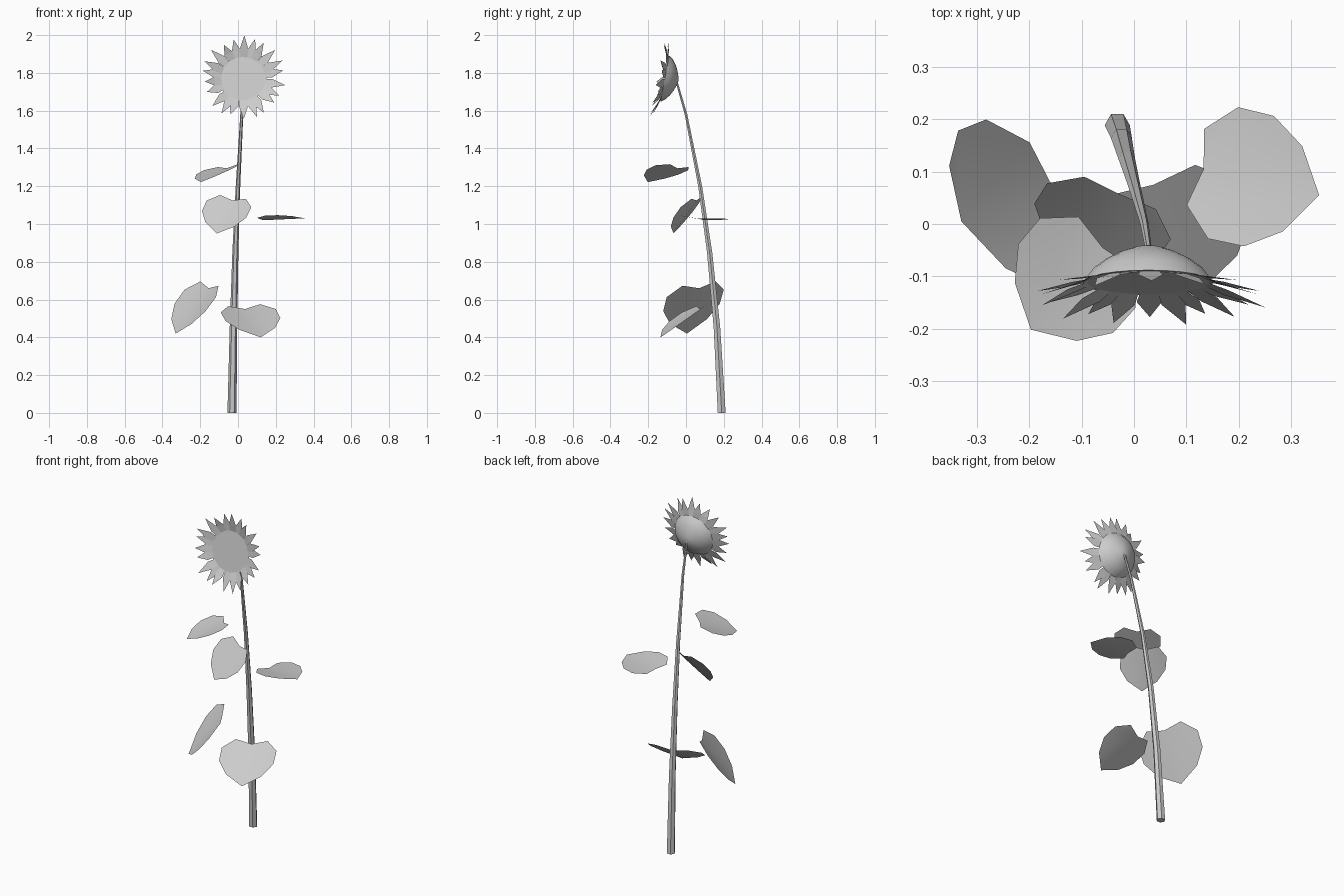
import bpy, bmesh, math, random
from mathutils import Vector, Matrix

random.seed(4)
cube = bpy.data.objects.get("Cube")
if cube:
    bpy.data.objects.remove(cube, do_unlink=True)

grey = bpy.data.materials.new("plain_grey")
grey.use_nodes = True
colour = (0.6, 0.6, 0.6, 1)
grey.diffuse_color = colour
grey.node_tree.nodes["Principled BSDF"].inputs["Base Color"].default_value = colour


def finish(name, bm, smooth_angle=None):
    """Turn a bmesh into a named, coloured object."""
    mesh = bpy.data.meshes.new(name)
    bm.to_mesh(mesh)
    bm.free()
    mesh.materials.append(grey)
    obj = bpy.data.objects.new(name, mesh)
    bpy.context.collection.objects.link(obj)
    if smooth_angle:
        bpy.ops.object.select_all(action='DESELECT')
        obj.select_set(True)
        bpy.context.view_layer.objects.active = obj
        bpy.ops.object.shade_smooth_by_angle(angle=math.radians(smooth_angle))


def loft(bm, rings):
    """Bridge equal rings of points with quads; return the vertex rings."""
    rows = [[bm.verts.new(p) for p in ring] for ring in rings]
    for a, b in zip(rows, rows[1:]):
        for i in range(len(a)):
            j = (i + 1) % len(a)
            bm.faces.new((a[i], a[j], b[j], b[i]))
    return rows


def circle(radius, z, sides, centre=(0, 0)):
    return [Vector((centre[0] + radius * math.cos(math.tau * i / sides),
                    centre[1] + radius * math.sin(math.tau * i / sides), z))
            for i in range(sides)]


# Stem: tapered six-sided tube bending forward (x, y, z, radius)
path = [(-.032, .189, 0, .024), (-.024, .164, .45, .020), (-.014, .125, .85, .016),
        (0, .075, 1.2, .012), (.02, 0, 1.58, .008), (.029, -.056, 1.775, .006)]
bm = bmesh.new()
rows = loft(bm, [circle(r, z, 6, (x, y)) for x, y, z, r in path])
bm.faces.new(reversed(rows[0]))
bm.faces.new(rows[-1])
finish("stem", bm)

# Leaves: heart outline folded along the midrib (across, along)
HALF_HEART = [(.33, -.07), (.57, .17), (.565, .48), (.37, .77)]


def leaf(name, base, tip, side, fold=.13):
    base, tip = Vector(base), Vector(tip)
    length = (tip - base).length
    along = (tip - base).normalized()
    side = Vector(side)
    across = (side - along * side.dot(along)).normalized()
    normal = along.cross(across)
    if normal.z < 0:
        across, normal = -across, -normal
    bm = bmesh.new()
    notch, point = bm.verts.new(base), bm.verts.new(tip)
    for s in (1, -1):
        edge = [bm.verts.new(base + length * (across * s * a + along * l + normal * fold * a))
                for a, l in HALF_HEART]
        outline = [notch] + edge + [point]
        bm.faces.new(outline[::-s])
    finish(name, bm, 40)


leaf("lower_right_leaf", (-.155, .07, .66), (-.33, .005, .42), (-.5, .87, .09))
leaf("lower_left_leaf", (.037, .075, .55), (.12, -.135, .40), (.28, .09, .012))
leaf("middle_right_leaf", (-.03, .058, 1.125), (-.112, -.066, .95), (.245, -.067, .014))
leaf("middle_left_leaf", (.133, .105, 1.02), (.354, .055, 1.03), (.26, .96, -.07), .1)
leaf("upper_right_leaf", (-.06, -.045, 1.295), (-.197, -.202, 1.222), (.2, -.18, .03))

# Flower head frame: local +z faces forward and slightly up
head = Matrix.Translation((.027, -.112, 1.77)) @ Matrix.Rotation(math.radians(79), 4, 'X')

# Receptacle: domed back with a flat seed disc in front
bm = bmesh.new()
profile = [(.125, 0), (.107, -.024), (.082, -.043), (.055, -.057), (.028, -.067)]
rows = loft(bm, [circle(r, z, 24) for r, z in profile])
bm.faces.new(rows[0])
apex = bm.verts.new((0, 0, -.073))
for i in range(24):
    bm.faces.new((rows[-1][i], rows[-1][(i + 1) % 24], apex))
bmesh.ops.recalc_face_normals(bm, faces=bm.faces)
bm.transform(head)
finish("seed_disc", bm, 35)

# Petals: pointed blades leaning forward in two alternating layers
COUNT = 22
bm = bmesh.new()
for i in range(COUNT):
    turn = Matrix.Rotation(math.tau * (i + random.uniform(-.2, .2)) / COUNT + math.pi / 2, 4, 'Z')
    lift = .024 if i % 2 else .04
    reach = .225 if i == 0 else random.uniform(.2, .23)
    outline = [(.115, -.018, 0), (.152, -.024, lift * .35), (reach, 0, lift),
               (.152, .024, lift * .35), (.115, .018, 0)]
    verts = [bm.verts.new(head @ turn @ Vector(p)) for p in outline]
    bm.faces.new((verts[0], verts[1], verts[3], verts[4]))
    bm.faces.new(verts[1:4])
finish("petals", bm)
